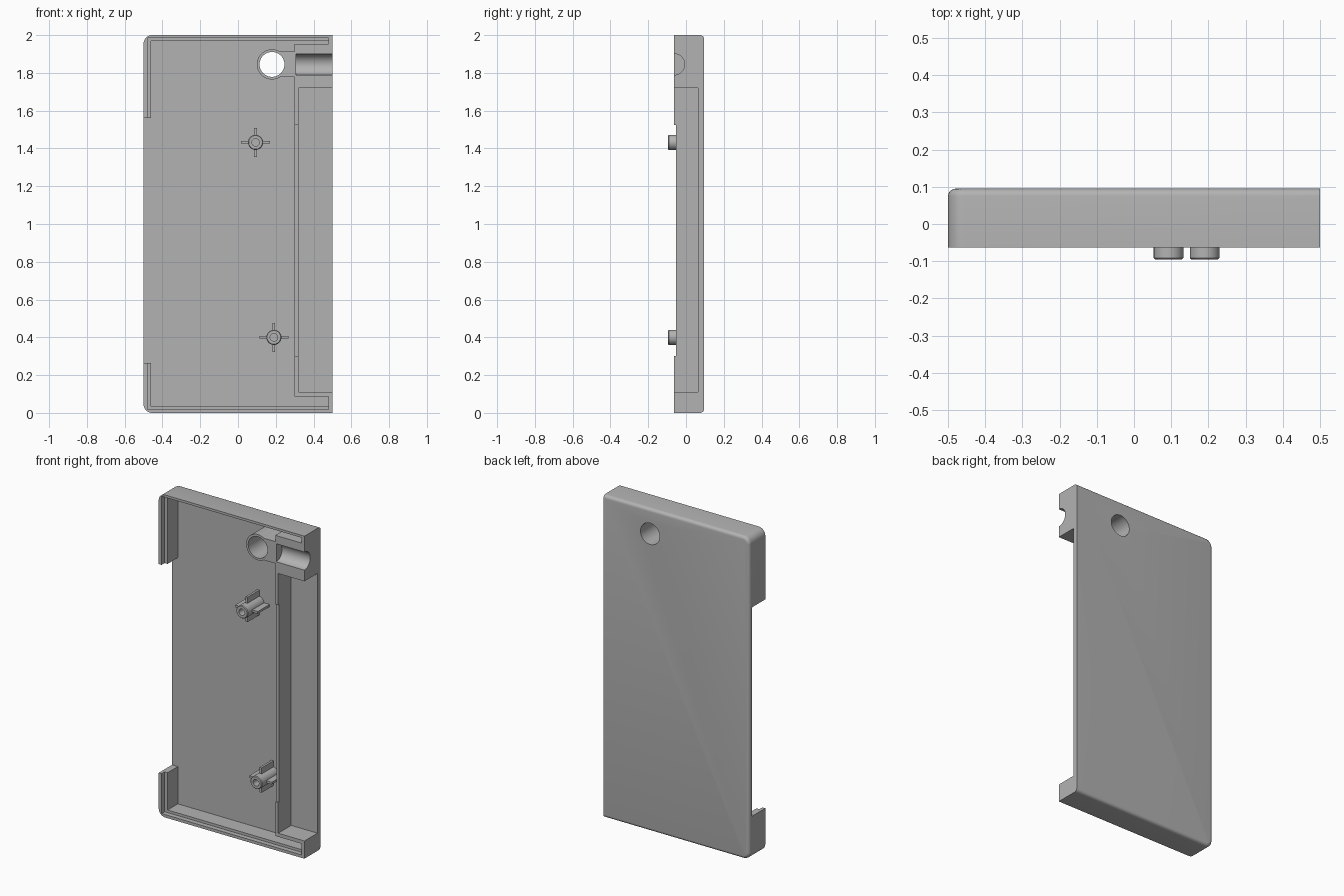
import bpy, bmesh, math
from mathutils import Vector

cube = bpy.data.objects.get("Cube")
if cube:
    bpy.data.objects.remove(cube, do_unlink=True)

FRONT, BACK, FLOOR, LEDGE = -0.063, 0.095, 0.067, -0.033
POST_TOP = -0.095
OPEN = -0.3          # cutters start well ahead of the front face
HOLE = (0.18, 1.845)

grey = bpy.data.materials.new("plain grey")
grey.use_nodes = True
grey.diffuse_color = (0.45, 0.45, 0.45, 1)
grey.node_tree.nodes["Principled BSDF"].inputs["Base Color"].default_value = grey.diffuse_color


def make(name, bm):
    bmesh.ops.recalc_face_normals(bm, faces=bm.faces)
    mesh = bpy.data.meshes.new(name)
    bm.to_mesh(mesh)
    bm.free()
    ob = bpy.data.objects.new(name, mesh)
    bpy.context.collection.objects.link(ob)
    mesh.materials.append(grey)
    return ob


def prism_bm(points, y0, y1):
    """Extrude an (x, z) outline along y."""
    bm = bmesh.new()
    face = bm.faces.new([bm.verts.new((x, y0, z)) for x, z in points])
    moved = bmesh.ops.extrude_face_region(bm, geom=[face])["geom"]
    verts = [v for v in moved if isinstance(v, bmesh.types.BMVert)]
    bmesh.ops.translate(bm, verts=verts, vec=(0, y1 - y0, 0))
    return bm


def prism(name, points, y0, y1):
    return make(name, prism_bm(points, y0, y1))


def box(name, x0, x1, y0, y1, z0, z1):
    return prism(name, [(x0, z0), (x1, z0), (x1, z1), (x0, z1)], y0, y1)


def arc(cx, cz, r, a0, a1, n):
    angles = [math.radians(a0 + (a1 - a0) * i / n) for i in range(n + 1)]
    return [(cx + r * math.cos(a), cz + r * math.sin(a)) for a in angles]


def cut(target, cutter):
    cutter.hide_render = True
    mod = target.modifiers.new("cut", 'BOOLEAN')
    mod.operation = 'DIFFERENCE'
    mod.solver = 'EXACT'
    mod.object = cutter
    bpy.context.view_layer.update()
    graph = bpy.context.evaluated_depsgraph_get()
    mesh = bpy.data.meshes.new_from_object(target.evaluated_get(graph))
    target.modifiers.clear()
    target.data = mesh
    bpy.data.objects.remove(cutter, do_unlink=True)


def smooth(ob):
    bpy.ops.object.select_all(action='DESELECT')
    ob.select_set(True)
    bpy.context.view_layer.objects.active = ob
    bpy.ops.object.shade_smooth_by_angle(angle=math.radians(30))


# Case blank: two rounded corners, rounded back edge, square on the open side
R = 0.045
outline = [(0.5, 0), (0.5, 2)]
outline += arc(-0.5 + R, 2 - R, R, 90, 180, 8) + arc(-0.5 + R, R, R, 180, 270, 8)
bm = prism_bm(outline, FRONT, BACK)
rim = [e for e in bm.edges
       if all(v.co.y > BACK - 0.001 for v in e.verts)
       and not all(v.co.x > 0.499 for v in e.verts)]
bmesh.ops.bevel(bm, geom=rim, offset=0.02, segments=5, profile=0.5, affect='EDGES')
case = make("case_shell", bm)

# Main cavity, going around the eyelet boss and into the two end slots
cavity = [(-0.46, 0.034), (0.48, 0.034), (0.48, 0.088), (0.3, 0.088), (0.3, 1.777)]
cavity += arc(*HOLE, 0.08, -58, -302, 40)
cavity += [(0.3, 1.913), (0.3, 1.952), (0.48, 1.952), (0.48, 1.97), (-0.46, 1.97)]
cut(case, prism("cavity_cutter", cavity, OPEN, FLOOR))

# Recessed ledge inside the rim
cut(case, box("ledge_left", -0.48, -0.4, OPEN, LEDGE, 0.018, 1.985))
cut(case, box("ledge_bottom", -0.44, 0.48, OPEN, LEDGE, 0.018, 0.05))
cut(case, box("ledge_top", -0.44, 0.48, OPEN, LEDGE, 1.96, 1.985))

# Side channel, lowered partition and side window
cut(case, box("channel_cutter", 0.32, 0.6, OPEN, 0.064, 0.11, 1.72))
cut(case, box("partition_notch", 0.25, 0.4, OPEN, -0.053, 0.3, 1.525))
cut(case, box("window_cutter", -0.6, -0.45, OPEN, FLOOR, 0.265, 1.56))

# Eyelet through the case
cut(case, prism("eyelet_cutter", arc(*HOLE, 0.066, 0, 352.5, 47), OPEN, 0.3))

# Half-round socket in the corner block
bm = bmesh.new()
ring = [bm.verts.new((0.307, FRONT + a, HOLE[1] + b))
        for a, b in arc(0, 0, 0.056, 0, 352.5, 47)]
face = bm.faces.new(ring)
moved = bmesh.ops.extrude_face_region(bm, geom=[face])["geom"]
bmesh.ops.translate(bm, vec=(0.4, 0, 0),
                    verts=[v for v in moved if isinstance(v, bmesh.types.BMVert)])
cut(case, make("socket_cutter", bm))
smooth(case)


# Hollow screw posts with crossed ribs
def screw_post(name, x, z):
    profile = [(0.04, FLOOR + 0.005), (0.04, POST_TOP + 0.004), (0.036, POST_TOP),
               (0.02, POST_TOP), (0.02, 0), (0, 0)]
    bm = bmesh.new()
    verts = [bm.verts.new((r, y, 0)) for r, y in profile]
    edges = [bm.edges.new(pair) for pair in zip(verts, verts[1:])]
    bmesh.ops.spin(bm, geom=verts + edges, cent=(0, 0, 0), axis=(0, 1, 0),
                   angle=math.tau, steps=32)
    bmesh.ops.remove_doubles(bm, verts=bm.verts, dist=0.0001)
    bmesh.ops.translate(bm, verts=bm.verts, vec=Vector((x, 0, z)))
    smooth(make(name, bm))
    near, far, half = 0.035, 0.077, 0.007
    for i, side in enumerate((-1, 1)):
        a, b = sorted((side * near, side * far))
        box(f"{name}_rib_x{i}", x + a, x + b, -0.05, FLOOR + 0.005, z - half, z + half)
        box(f"{name}_rib_z{i}", x - half, x + half, -0.05, FLOOR + 0.005, z + a, z + b)


screw_post("upper_post", 0.093, 1.432)
screw_post("lower_post", 0.19, 0.4)
